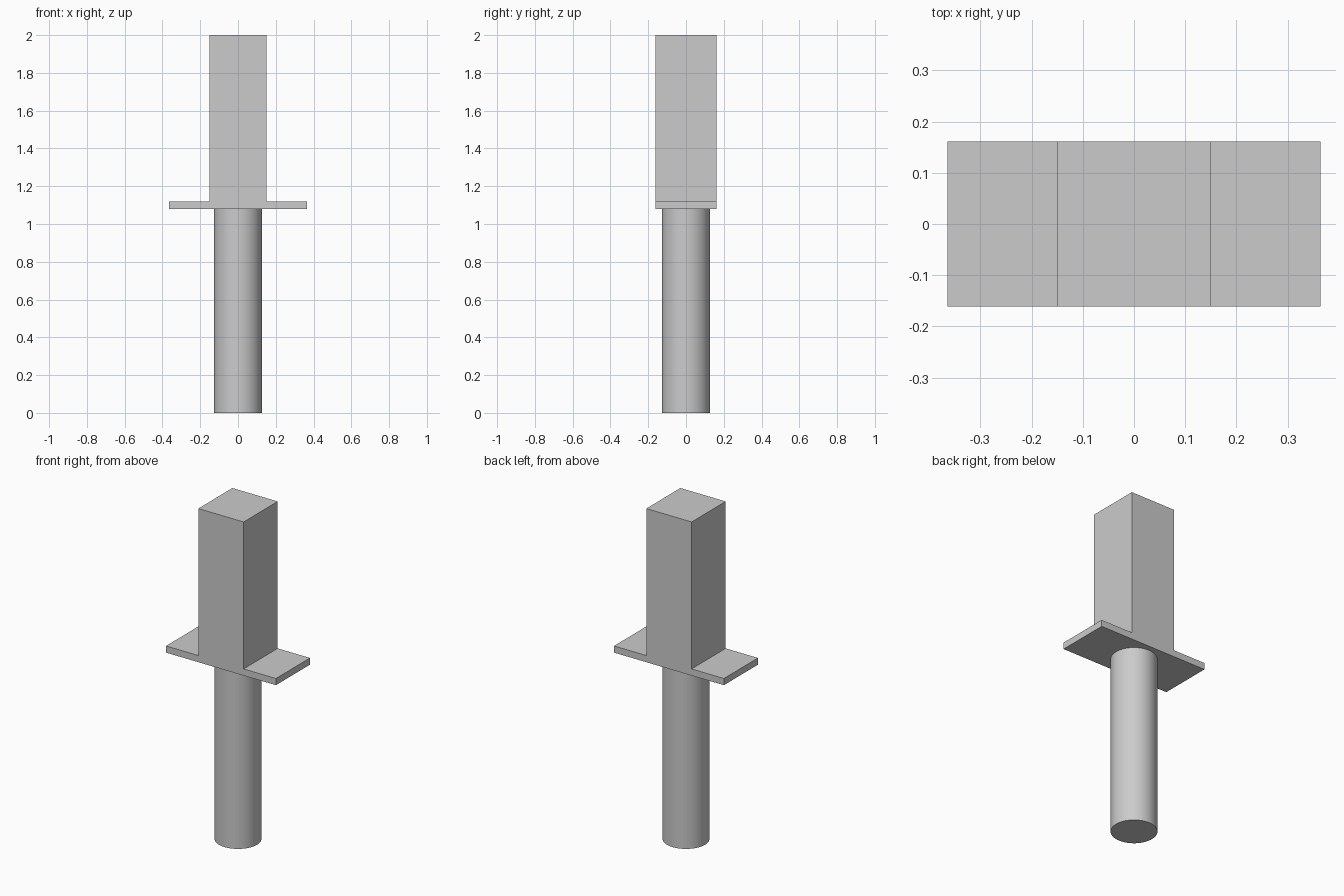
import bpy
import bmesh

cube = bpy.data.objects.get("Cube")
if cube:
    bpy.data.objects.remove(cube, do_unlink=True)

# Single plain grey
grey = bpy.data.materials.new("light_grey")
grey.use_nodes = True
colour = (0.6, 0.6, 0.6, 1)
grey.diffuse_color = colour
grey.node_tree.nodes["Principled BSDF"].inputs["Base Color"].default_value = colour

SHAFT_RADIUS = 0.127
FLANGE_BOTTOM, FLANGE_TOP, TOP = 1.08, 1.12, 2.0
BLOCK_HALF_X, FLANGE_HALF_X, HALF_Y = 0.15, 0.364, 0.161


# Upper block and flange, one extruded T-shaped profile
def make_block():
    half = [(FLANGE_HALF_X, FLANGE_BOTTOM), (FLANGE_HALF_X, FLANGE_TOP),
            (BLOCK_HALF_X, FLANGE_TOP), (BLOCK_HALF_X, TOP)]
    profile = half + [(-x, z) for x, z in reversed(half)]
    bm = bmesh.new()
    face = bm.faces.new([bm.verts.new((x, -HALF_Y, z)) for x, z in profile])
    swept = bmesh.ops.extrude_face_region(bm, geom=[face])["geom"]
    moved = [v for v in swept if isinstance(v, bmesh.types.BMVert)]
    bmesh.ops.translate(bm, verts=moved, vec=(0, 2 * HALF_Y, 0))
    bmesh.ops.recalc_face_normals(bm, faces=bm.faces)
    mesh = bpy.data.meshes.new("flanged_block")
    bm.to_mesh(mesh)
    bm.free()
    mesh.materials.append(grey)
    block = bpy.data.objects.new("flanged_block", mesh)
    bpy.context.collection.objects.link(block)


make_block()

# Round shaft below the flange
bpy.ops.mesh.primitive_cylinder_add(vertices=64, radius=SHAFT_RADIUS, depth=FLANGE_BOTTOM,
                                    location=(0, 0, FLANGE_BOTTOM / 2))
shaft = bpy.context.object
shaft.name = "round_shaft"
shaft.data.materials.append(grey)
bpy.ops.object.shade_smooth_by_angle()
